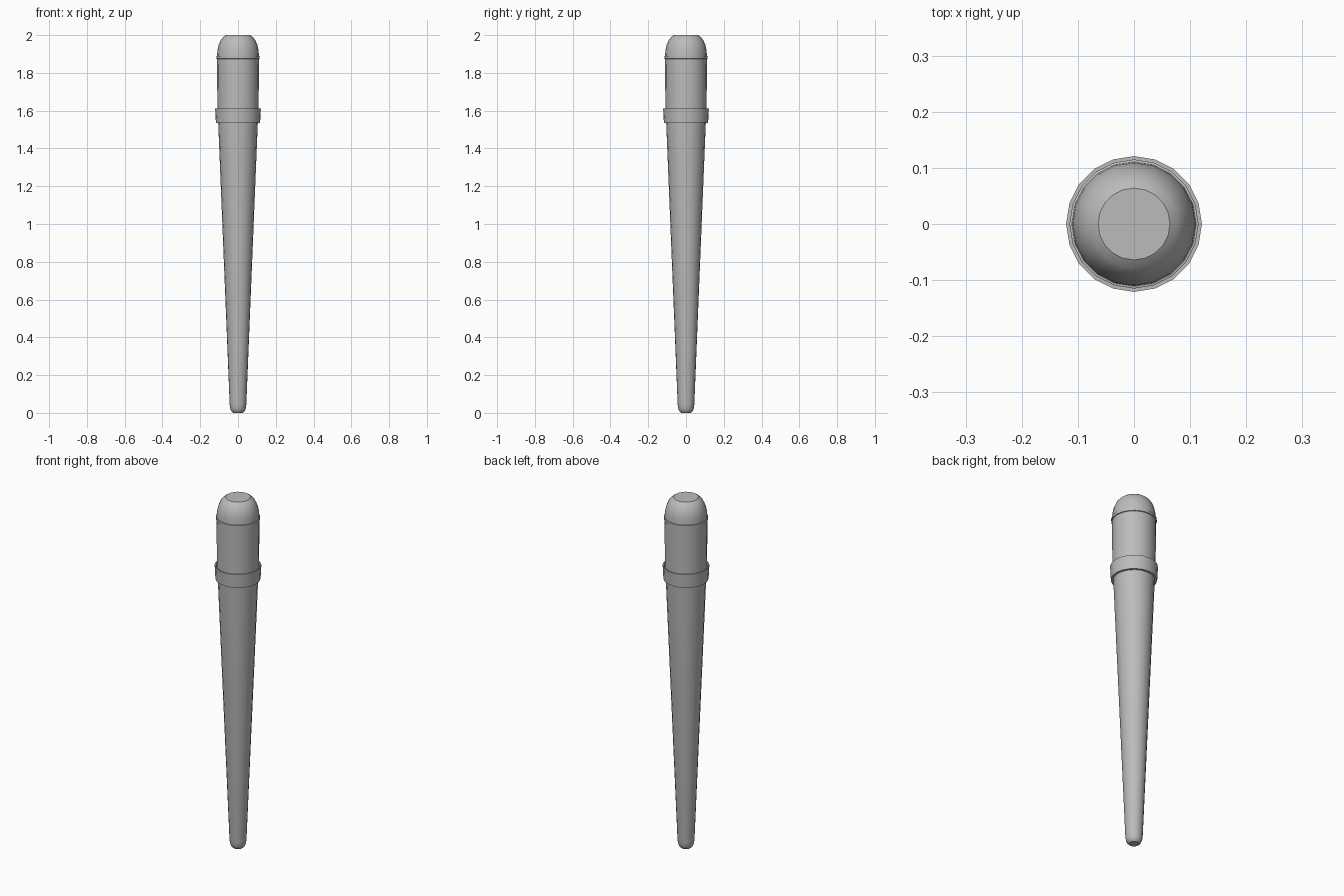
import bpy, bmesh, math

if "Cube" in bpy.data.objects:
    bpy.data.objects.remove(bpy.data.objects["Cube"])

SIDES = 20
grey = bpy.data.materials.new("plain grey")
grey.diffuse_color = (0.5, 0.5, 0.5, 1)
grey.use_nodes = True
grey.node_tree.nodes["Principled BSDF"].inputs["Base Color"].default_value = grey.diffuse_color


def lathe(name, profile, closed=False):
    """Spin a (radius, z) profile around z; open ends are capped."""
    bm = bmesh.new()
    rings = [[bm.verts.new((r * math.cos(2 * math.pi * i / SIDES),
                            r * math.sin(2 * math.pi * i / SIDES), z))
              for i in range(SIDES)] for r, z in profile]
    pairs = list(zip(rings, rings[1:]))
    if closed:
        pairs.append((rings[-1], rings[0]))
    for a, b in pairs:
        for i in range(SIDES):
            j = (i + 1) % SIDES
            bm.faces.new((a[i], a[j], b[j], b[i]))
    if not closed:
        bm.faces.new(rings[0][::-1])
        bm.faces.new(rings[-1])
    bmesh.ops.recalc_face_normals(bm, faces=bm.faces)
    me = bpy.data.meshes.new(name)
    bm.to_mesh(me)
    bm.free()
    me.materials.append(grey)
    ob = bpy.data.objects.new(name, me)
    bpy.context.collection.objects.link(ob)
    bpy.ops.object.select_all(action='DESELECT')
    ob.select_set(True)
    bpy.context.view_layer.objects.active = ob
    bpy.ops.object.shade_smooth_by_angle(angle=math.radians(35))
    return ob


# tapered shaft with a rounded tip
lathe("shaft", [(0.026, 0.0), (0.035, 0.008), (0.041, 0.022), (0.044, 0.045),
                (0.105, 1.54), (0.109, 1.60)])
# handle grip
lathe("grip", [(0.109, 1.58), (0.111, 1.875)])
# collar ring with a raised lip
lathe("collar", [(0.105, 1.535), (0.117, 1.535), (0.121, 1.612), (0.115, 1.612),
                 (0.108, 1.59)], closed=True)
# thin ridge under the dome
lathe("ridge", [(0.108, 1.872), (0.115, 1.875), (0.115, 1.889), (0.108, 1.891)])
# domed end with a flat top
lathe("dome", [(0.111, 1.885), (0.109, 1.92), (0.102, 1.95), (0.090, 1.976),
               (0.078, 1.99), (0.064, 2.0)])
